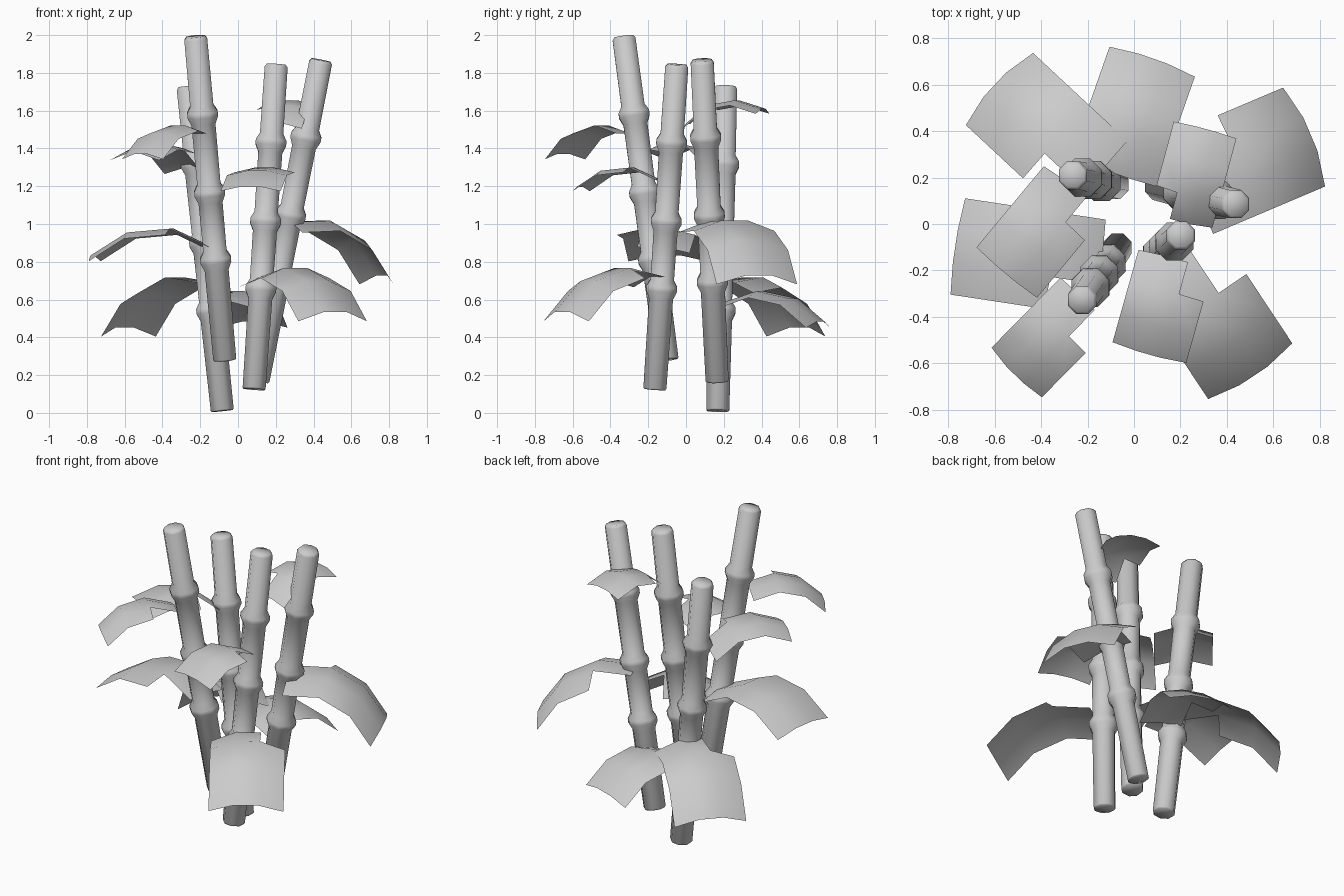
import bpy, bmesh
from math import sin, cos, radians, atan2, pi
from mathutils import Vector

cube = bpy.data.objects.get("Cube")
if cube:
    bpy.data.objects.remove(cube, do_unlink=True)

mat = bpy.data.materials.new("light grey")
mat.use_nodes = True
COLOR = (0.6, 0.6, 0.6, 1)
mat.diffuse_color = COLOR
mat.node_tree.nodes["Principled BSDF"].inputs["Base Color"].default_value = COLOR


def add_object(name, bm):
    mesh = bpy.data.meshes.new(name)
    bm.to_mesh(mesh)
    bm.free()
    mesh.materials.append(mat)
    obj = bpy.data.objects.new(name, mesh)
    bpy.context.collection.objects.link(obj)
    bpy.ops.object.select_all(action='DESELECT')
    obj.select_set(True)
    bpy.context.view_layer.objects.active = obj
    bpy.ops.object.shade_smooth_by_angle(angle=radians(60))


# Stalk profile: radius and distance along the axis, with three swollen joints
NODES = (0.54, 0.90, 1.32)
LENGTH = 1.735
profile = [(0.06, 0), (0.066, 0.008)]
for n in NODES:
    profile += [(0.069, n - 0.055), (0.088, n - 0.015), (0.088, n + 0.01), (0.067, n + 0.045)]
profile += [(0.066, LENGTH - 0.016), (0.054, LENGTH)]


def stalk(name, bottom, top, sides=8):
    bottom, top = Vector(bottom), Vector(top)
    axis = (top - bottom).normalized()
    scale = (top - bottom).length / LENGTH
    u = Vector((0, 1, 0)).cross(axis).normalized()
    v = axis.cross(u)
    bm = bmesh.new()
    rings = []
    for r, d in profile:
        ring = []
        for i in range(sides):
            a = 2 * pi * (i + 0.5) / sides
            ring.append(bm.verts.new(bottom + axis * d * scale + (u * cos(a) + v * sin(a)) * r))
        rings.append(ring)
    for lo, hi in zip(rings, rings[1:]):
        for i in range(sides):
            j = (i + 1) % sides
            bm.faces.new((lo[i], lo[j], hi[j], hi[i]))
    bm.faces.new(rings[0][::-1])
    bm.faces.new(rings[-1])
    add_object(name, bm)


def leaf(name, base, out, seg, width, pitch, arch):
    """Drooping three by three sheet with its inner left corner missing."""
    a = atan2(out[1], out[0])
    forward = Vector((cos(a), sin(a), 0))
    left = Vector((-sin(a), cos(a), 0))
    up = Vector((0, 0, 1))
    pitches = [radians(pitch - d) for d in (0, 30, 57)]
    bends = [pitches[0], (pitches[0] + pitches[1]) / 2, (pitches[1] + pitches[2]) / 2, pitches[2]]
    bm = bmesh.new()
    point = Vector(base)
    rows = []
    for i, bend in enumerate(bends):
        # the side edges drop between straight down and the sheet's normal
        normal = up * cos(bend * 0.6) - forward * sin(bend * 0.6)
        row = []
        for k in (-3, -1, 1, 3):
            drop = arch if abs(k) == 3 else 0
            row.append(bm.verts.new(point + left * width * k / 6 - normal * drop))
        rows.append(row)
        if i < 3:
            point = point + (forward * cos(pitches[i]) + up * sin(pitches[i])) * seg
    for i in range(3):
        for k in range(3):
            if (i, k) != (0, 2):
                bm.faces.new((rows[i][k], rows[i + 1][k], rows[i + 1][k + 1], rows[i][k + 1]))
    loose = [v for v in bm.verts if not v.link_faces]
    bmesh.ops.delete(bm, geom=loose, context='VERTS')
    bmesh.ops.recalc_face_normals(bm, faces=bm.faces)
    if sum(f.normal.z for f in bm.faces) < 0:
        bmesh.ops.reverse_faces(bm, faces=bm.faces)
    add_object(name, bm)


# Four leaning stalks
stalk("front_right_stalk", (-0.07, -0.10, 0.28), (-0.225, -0.33, 1.993))
stalk("front_left_stalk", (0.085, -0.165, 0.125), (0.203, -0.048, 1.845))
stalk("back_left_stalk", (0.105, 0.165, 0.168), (0.44, 0.085, 1.868))
stalk("back_right_stalk", (-0.083, 0.168, 0.01), (-0.265, 0.21, 1.73))

# Leaves: base, outward direction, segment length, width, start pitch, cross arch
leaf("low_back_right_leaf", (-0.17, 0.20, 0.69), (-0.73, 0.68), 0.23, 0.425, 7, 0.055)
leaf("low_back_leaf", (-0.09, 0.22, 0.585), (0.33, 0.94), 0.193, 0.39, 18, 0.035)
leaf("low_front_left_leaf", (0.18, -0.15, 0.72), (0.55, -0.83), 0.23, 0.435, 12, 0.055)
leaf("middle_left_leaf", (0.25, 0.17, 1.01), (0.92, 0.39), 0.226, 0.463, 2, 0.055)
leaf("middle_right_leaf", (-0.145, -0.19, 0.878), (-0.99, 0.15), 0.23, 0.42, 25, 0.033)
leaf("high_front_leaf", (0.18, -0.15, 1.235), (-0.27, -0.96), 0.156, 0.33, 24, 0.025)
leaf("high_back_left_leaf", (0.20, 0.01, 1.53), (0.26, 0.965), 0.153, 0.28, 40, 0.027)
leaf("high_right_leaf", (-0.25, 0.15, 1.295), (-0.64, -0.77), 0.174, 0.34, 38, 0.033)
leaf("high_front_right_leaf", (-0.205, -0.335, 1.48), (-0.70, -0.71), 0.165, 0.305, 15, 0.03)
